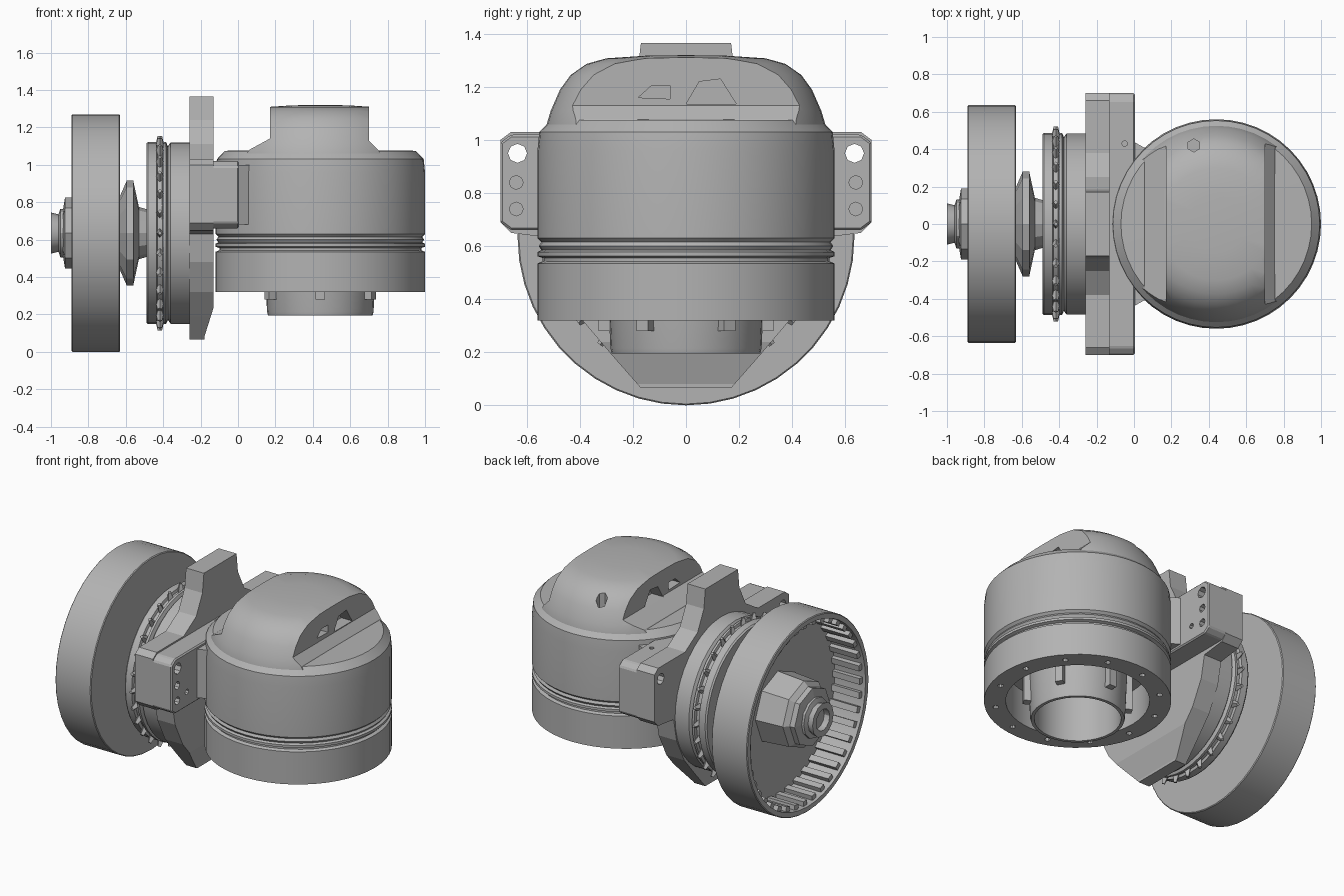
import bpy, bmesh
from math import pi, radians
from mathutils import Matrix, Vector

cube = bpy.data.objects.get("Cube")
if cube:
    bpy.data.objects.remove(cube, do_unlink=True)

grey = bpy.data.materials.new("plain_grey")
grey.use_nodes = True
grey.diffuse_color = (0.45, 0.45, 0.45, 1)
grey.node_tree.nodes["Principled BSDF"].inputs["Base Color"].default_value = (0.45, 0.45, 0.45, 1)

AXLE = Matrix.Translation((0, 0, 0.635)) @ Matrix.Rotation(pi / 2, 4, 'Y')
BODY = Matrix.Translation((0.44, 0, 0))


def finish(name, bm, smooth=True):
    bmesh.ops.recalc_face_normals(bm, faces=bm.faces)
    mesh = bpy.data.meshes.new(name)
    bm.to_mesh(mesh)
    bm.free()
    mesh.materials.append(grey)
    ob = bpy.data.objects.new(name, mesh)
    bpy.context.collection.objects.link(ob)
    if smooth:
        shade(ob)
    return ob


def select(ob):
    bpy.ops.object.select_all(action='DESELECT')
    ob.select_set(True)
    bpy.context.view_layer.objects.active = ob


def shade(ob):
    select(ob)
    bpy.ops.object.shade_smooth_by_angle(angle=radians(30))


def lathe(name, profile, place, segs=40, smooth=True):
    """Spin (radius, height) points around the local z axis."""
    bm = bmesh.new()
    verts = [bm.verts.new((r, 0, h)) for r, h in profile]
    edges = [bm.edges.new(p) for p in zip(verts, verts[1:])]
    bmesh.ops.spin(bm, geom=verts + edges, cent=(0, 0, 0), axis=(0, 0, 1),
                   angle=2 * pi, steps=segs)
    bmesh.ops.remove_doubles(bm, verts=bm.verts, dist=0.0005)
    bm.transform(place)
    return finish(name, bm, smooth)


def prism(name, outline, axis, lo, hi, bevel=0.0):
    """Extrude an outline along x (points y, z), y (points x, z) or z (points x, y)."""
    k = 'xyz'.index(axis)

    def pos(p):
        p = list(p)
        p.insert(k, lo)
        return p
    move = Vector((0, 0, 0))
    move[k] = hi - lo
    bm = bmesh.new()
    face = bm.faces.new([bm.verts.new(pos(p)) for p in outline])
    new = bmesh.ops.extrude_face_region(bm, geom=[face])["geom"]
    bmesh.ops.translate(bm, vec=move, verts=[v for v in new if isinstance(v, bmesh.types.BMVert)])
    if bevel:
        bmesh.ops.bevel(bm, geom=bm.edges[:], offset=bevel, segments=1, affect='EDGES')
    return finish(name, bm, False)


def mirrored(half):
    return half + [(-y, z) for y, z in reversed(half)]


def blocks(name, size, places):
    bm = bmesh.new()
    for m in places:
        bmesh.ops.create_cube(bm, size=1, matrix=m @ Matrix.Diagonal((*size, 1)))
    return finish(name, bm, False)


def rods(name, r1, r2, depth, segs, places):
    bm = bmesh.new()
    for m in places:
        bmesh.ops.create_cone(bm, cap_ends=True, segments=segs, radius1=r1,
                              radius2=r2, depth=depth, matrix=m)
    return finish(name, bm, False)


def x_holes(places, r, x, depth):
    turn = Matrix.Rotation(pi / 2, 4, 'Y')
    return rods("hole_cutter", r, r, depth, 8,
                [Matrix.Translation((x, y, z)) @ turn for y, z in places])


def boolean(ob, cutter, operation='DIFFERENCE'):
    cutter.hide_render = True
    select(ob)
    mod = ob.modifiers.new("cut", 'BOOLEAN')
    mod.operation, mod.object, mod.solver = operation, cutter, 'EXACT'
    bpy.ops.object.modifier_apply(modifier=mod.name)
    bpy.data.objects.remove(cutter, do_unlink=True)


def ring(base, count, radius, height, turn=0.0):
    """Places spaced around an axis, local x pointing outward."""
    return [base @ Matrix.Rotation(turn + 2 * pi * i / count, 4, 'Z')
            @ Matrix.Translation((radius, 0, height)) for i in range(count)]


# Drum wheel, open on its outer side, with inner ribs
lathe("drum_wheel", [(0, -0.63), (0.63, -0.63), (0.635, -0.635), (0.635, -0.885),
                     (0.63, -0.89), (0.6, -0.89), (0.595, -0.67), (0, -0.67)], AXLE, 44)
blocks("drum_ribs", (0.035, 0.04, 0.2), ring(AXLE, 40, 0.585, -0.77))

# Hub, nut and axle end
lathe("outer_hub", [(0, -0.66), (0.235, -0.66), (0.22, -0.86), (0.19, -0.89),
                    (0.19, -0.925), (0.13, -0.935), (0, -0.935)], AXLE, 8, smooth=False)
lathe("axle_end", [(0, -0.9), (0.13, -0.9), (0.13, -0.95), (0.1, -0.96), (0.11, -1.0),
                   (0.07, -1.0), (0.07, -0.96), (0, -0.96)], AXLE, 12)
lathe("inner_hub", [(0, -0.62), (0.2, -0.63), (0.28, -0.595), (0.28, -0.56),
                    (0.14, -0.53), (0.125, -0.48), (0, -0.48)], AXLE, 12, smooth=False)

# Bearing flange with a ring of small studs
lathe("flange", [(0, -0.49), (0.48, -0.49), (0.487, -0.48), (0.487, -0.435), (0.47, -0.43),
                 (0.47, -0.405), (0.487, -0.4), (0.487, -0.385), (0.465, -0.375),
                 (0.485, -0.36), (0.485, -0.25), (0, -0.25)], AXLE)
rods("flange_studs", 0.028, 0.012, 0.07, 4,
     [m @ Matrix.Rotation(pi / 2, 4, 'Y') for m in ring(AXLE, 28, 0.485, -0.418)])

# Mounting plate with top and bottom tabs, its lower front edge sloped back
plate = prism("mounting_plate", mirrored([
    (0.17, 1.365), (0.185, 1.24), (0.25, 1.11), (0.38, 1.03), (0.66, 1.03), (0.7, 1.0),
    (0.7, 0.69), (0.66, 0.65), (0.5, 0.63), (0.47, 0.48), (0.39, 0.32), (0.28, 0.19),
    (0.17, 0.065)]), 'x', -0.26, -0.13)
boolean(plate, prism("slope_cutter", [(-0.18, 0), (-0.18, 0.08), (-0.12, 0.27), (0, 0.2)], 'y', -1, 1))

# Cross bar holding the body, with bolt holes at both ends
bar = prism("cross_bar", mirrored([(0.66, 1.02), (0.7, 0.99), (0.7, 0.69), (0.66, 0.66)]),
            'x', -0.14, 0.005, 0.008)
for part in (bar, plate):
    boolean(part, x_holes([(s * 0.635, 0.95) for s in (1, -1)], 0.036, -0.1, 0.5))
boolean(bar, x_holes([(s * 0.64, z) for s in (1, -1) for z in (0.84, 0.74)], 0.026, 0, 0.2))
boolean(bar, x_holes([(s * 0.54, 0.76) for s in (1, -1)], 0.018, 0, 0.1))
boolean(bar, rods("pin_cutter", 0.015, 0.015, 0.1, 8, [Matrix.Translation((-0.05, 0.43, 1.02))]))

# Gussets between bar and body
for side, name in ((1, "back_gusset"), (-1, "front_gusset")):
    outline = [(-0.02, 0.45), (0.07, 0.4), (0.15, 0.3), (-0.02, 0.3)]
    prism(name, [(x, side * y) for x, y in outline], 'z', 0.68, 1.0)

# Round body with grooved seam and open bottom
body = lathe("body", [(0, 0.55), (0.43, 0.55), (0.43, 0.32), (0.56, 0.32), (0.56, 0.535),
                      (0.54, 0.543), (0.54, 0.555), (0.56, 0.562), (0.56, 0.578),
                      (0.545, 0.585), (0.555, 0.6), (0.545, 0.615), (0.56, 0.63),
                      (0.56, 0.96), (0.553, 1.03), (0.51, 1.075), (0, 1.08)], BODY, 48)
boolean(body, rods("bolt_cutter", 0.018, 0.018, 0.1, 8, ring(BODY, 12, 0.495, 0.32, 0.2)))
shade(body)

# Domed cap trimmed flat on two sides
dome = lathe("dome_cap", [(0, 1.02), (0.53, 1.02), (0.525, 1.06), (0.51, 1.11), (0.475, 1.19),
                          (0.435, 1.245), (0.375, 1.287), (0.3, 1.308), (0.15, 1.318), (0, 1.32)],
             BODY, 48)
boolean(dome, prism("trim_cutter", [(0.0, 1.0), (0.06, 1.08), (0.17, 1.14), (0.17, 1.4),
                                    (0.7, 1.4), (0.7, 1.13), (0.75, 1.08), (0.8, 1.0)],
                    'y', -1, 1), 'INTERSECT')

# Recessed pockets in both flat sides of the cap
pockets = ([(0.0, 1.135), (0.19, 1.135), (0.13, 1.23), (0.05, 1.22)],
           [(-0.18, 1.16), (-0.06, 1.155), (-0.06, 1.205), (-0.13, 1.205)])
for pocket in pockets:
    for lo, hi in ((0.62, 0.85), (0.02, 0.25)):
        boolean(dome, prism("pocket_cutter", pocket, 'x', lo, hi))
boolean(dome, rods("port_cutter", 0.035, 0.035, 0.2, 6, [Matrix.Translation((0.32, 0.42, 1.24))]))
shade(dome)

# Hollow sleeve inside the open bottom, with ribs around it
lathe("bottom_sleeve", [(0.3, 0.56), (0.285, 0.215), (0.28, 0.195), (0.26, 0.195),
                        (0.26, 0.54), (0, 0.54)], BODY, 32)
blocks("sleeve_ribs", (0.05, 0.05, 0.28), ring(BODY, 6, 0.305, 0.42, pi / 6))
